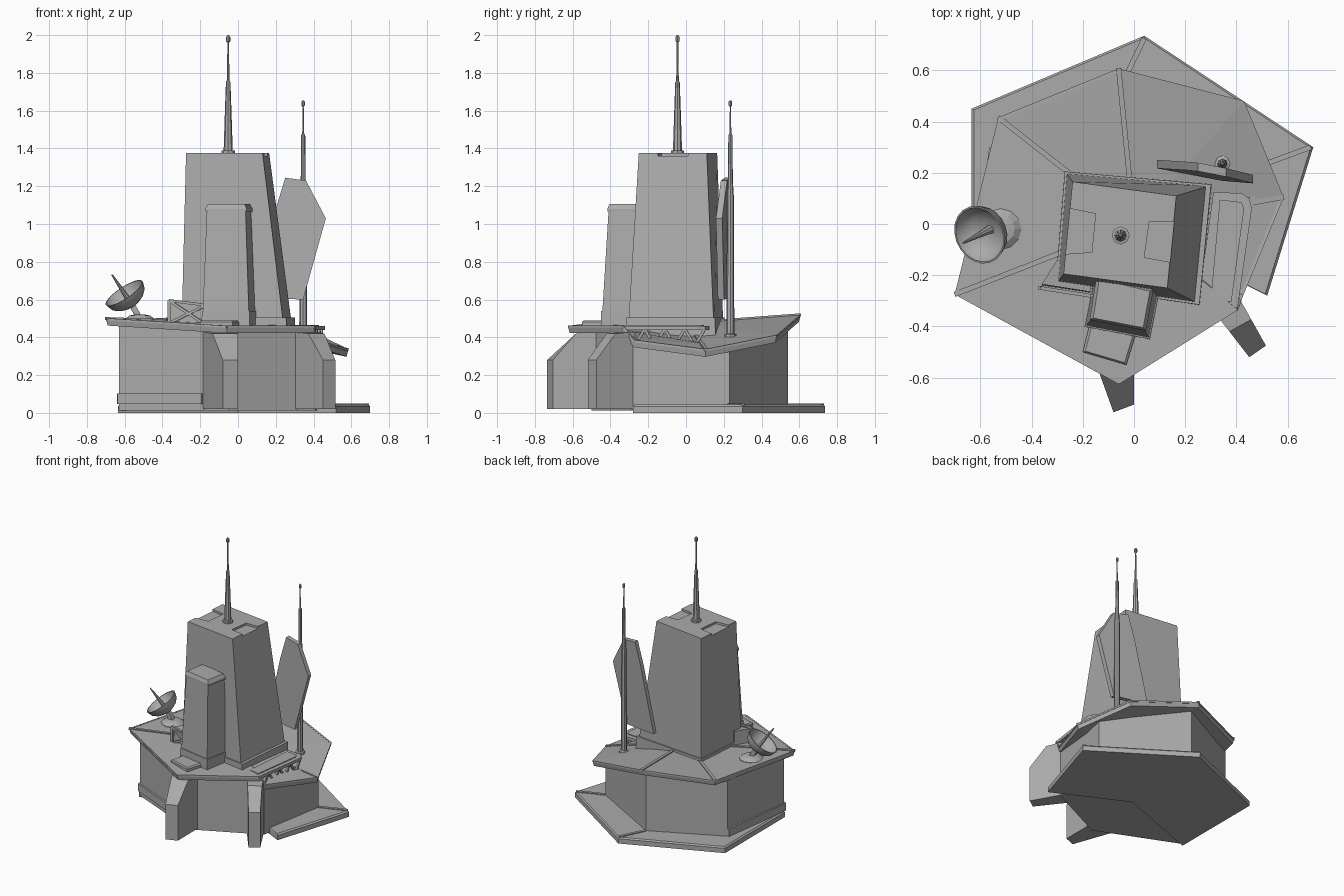
import bpy, bmesh, math
from mathutils import Vector

if "Cube" in bpy.data.objects:
    bpy.data.objects.remove(bpy.data.objects["Cube"])

# Dark grey shared by all parts
grey = bpy.data.materials.new("dark_grey")
grey.diffuse_color = (.41, .41, .41, 1)
grey.use_nodes = True
grey.node_tree.nodes["Principled BSDF"].inputs["Base Color"].default_value = grey.diffuse_color


def finish(name, bm, smooth=False):
    bmesh.ops.remove_doubles(bm, verts=bm.verts, dist=1e-5)
    bmesh.ops.recalc_face_normals(bm, faces=bm.faces)
    me = bpy.data.meshes.new(name)
    bm.to_mesh(me)
    bm.free()
    me.materials.append(grey)
    ob = bpy.data.objects.new(name, me)
    bpy.context.collection.objects.link(ob)
    if smooth:
        bpy.ops.object.select_all(action='DESELECT')
        ob.select_set(True)
        bpy.context.view_layer.objects.active = ob
        bpy.ops.object.shade_smooth_by_angle(angle=math.radians(40))
    return ob


def loft(name, rings, smooth=False):
    """Skin a stack of equal-length point rings and cap the ends."""
    bm = bmesh.new()
    vs = [[bm.verts.new(p) for p in r] for r in rings]
    n = len(vs[0])
    for a, b in zip(vs, vs[1:]):
        for i in range(n):
            j = (i + 1) % n
            bm.faces.new((a[i], a[j], b[j], b[i]))
    bm.faces.new(vs[0][::-1])
    bm.faces.new(vs[-1])
    return finish(name, bm, smooth)


def at(pts, z):
    return [(x, y, z) for x, y in pts]


def scaled(pts, s):
    cx = sum(p[0] for p in pts) / len(pts)
    cy = sum(p[1] for p in pts) / len(pts)
    return [(cx + (x - cx) * s, cy + (y - cy) * s) for x, y in pts]


def bar(name, a, b, w=0.012, h=0.012):
    a, b = Vector(a), Vector(b)
    d = (b - a).normalized()
    s = d.cross(Vector((0, 0, 1)))
    s = s.normalized() if s.length > 1e-3 else Vector((1, 0, 0))
    u = s.cross(d)
    off = [s * w / 2 * i + u * h / 2 * j for i, j in ((-1, -1), (1, -1), (1, 1), (-1, 1))]
    return loft(name, [[a + o for o in off], [b + o for o in off]])


def turned(name, centre, prof, n=8, axis=(0, 0, 1), smooth=False):
    q = Vector((0, 0, 1)).rotation_difference(Vector(axis))
    rings = [[Vector(centre) + q @ Vector((r * math.cos(2 * math.pi * i / n),
              r * math.sin(2 * math.pi * i / n), z)) for i in range(n)] for r, z in prof]
    return loft(name, rings, smooth)


# Ground plate reaching out behind the body, with raised seams
plate = [(-.635, -.25), (0, -.02), (.52, -.28), (.70, .30), (.04, .735), (-.635, .45)]
loft("ground_plate", [at(plate, 0), at(plate, .035), at(scaled(plate, .985), .045)])
bar("plate_seam_back", (.04, .725, .045), (-.05, .54, .045), .02)
bar("plate_seam_right", (.69, .30, .045), (.5, .23, .045), .02)

# Six-sided body, its top following the roof, and its skirting
body = [(-.63, -.25, .46), (-.05, -.50, .43), (.385, -.292, .43), (.41, -.28, .35),
        (.5, .23, .345), (-.05, .54, .475), (-.55, .30, .455)]
loft("body", [[(x, y, .012) for x, y, z in body], body])
bar("skirting_front", (-.635, -.25, .075), (-.19, -.445, .075), .02, .055)
bar("skirting_left", (-.63, -.25, .075), (-.555, .30, .075), .02, .055)

# Folded roof: rim loop with uneven heights, fanned to the middle
rim = [(-.70, -.275, .50), (-.06, -.625, .46), (.405, -.335, .46), (.425, -.28, .385),
       (.584, .105, .335), (.43, .48, .41), (-.06, .607, .52), (-.53, .416, .495)]
mid = Vector((0, 0, .475))
bm = bmesh.new()
top = [bm.verts.new(p) for p in rim]
low = [bm.verts.new((x * .985, y * .985, z - .038)) for x, y, z in rim]
ct, cb = bm.verts.new(mid), bm.verts.new((0, 0, .42))
for i in range(len(rim)):
    j = (i + 1) % len(rim)
    bm.faces.new((top[i], top[j], ct))
    bm.faces.new((low[j], low[i], cb))
    bm.faces.new((low[i], low[j], top[j], top[i]))
finish("roof", bm)
for k in (0, 4, 6, 7):
    bar("roof_rib", rim[k], Vector(rim[k]).lerp(mid, .75), .02, .014)
for k in range(len(rim)):
    bar("roof_edge_trim", Vector(rim[k]) * .99, Vector(rim[(k + 1) % len(rim)]) * .99, .012, .012)


# Sloped buttresses
def buttress(name, inner, outer):
    half = [tuple(Vector(i).lerp(Vector(o), .5)) for i, o in zip(inner, outer)]
    loft(name, [[(*p[0], .02), (*p[1], .02), (*p[1], h), (*p[0], h)]
                for p, h in ((inner, .43), (half, .42), (outer, .28))])


buttress("front_buttress", [(-.19, -.43), (.0, -.46)], [(-.08, -.735), (0, -.705)])
buttress("right_buttress", [(.295, -.32), (.40, -.27)], [(.45, -.52), (.515, -.475)])

# Main tower with plinth and two roof recesses open to the sides
foot = [(-.30, -.23), (.25, -.31), (.295, .15), (-.265, .20)]
head = [(-.275, -.195), (.13, -.25), (.165, .11), (-.24, .165)]
loft("tower_plinth", [at(scaled(foot, 1.03), .38), at(scaled(foot, 1.02), .505)])
tower = loft("main_tower", [at(foot, .39), at(head, 1.375)])
recesses = ([(-.31, -.12), (-.165, -.11), (-.15, .04), (-.30, .07)],
            [(.04, -.13), (.20, -.16), (.22, .01), (.06, .01)])
for q in recesses:
    cut = loft("recess_cutter", [at(q, 1.36), at(q, 1.45)])
    cut.hide_render = True
    cut.hide_viewport = True
    m = tower.modifiers.new("recess", 'BOOLEAN')
    m.object, m.operation, m.solver = cut, 'DIFFERENCE', 'EXACT'

# Front tower with chamfered cap
f0 = [(-.19, -.40), (.06, -.448), (.10, -.25), (-.15, -.20)]
f1 = [(-.165, -.37), (.04, -.41), (.068, -.26), (-.14, -.21)]
loft("front_tower_plinth", [at(scaled(f0, 1.02), .44), at(scaled(f0, 1.01), .54)])
loft("front_tower", [at(f0, .45), at(f1, 1.07)])
loft("front_tower_cap", [at(scaled(f1, 1.07), 1.065), at(scaled(f1, 1.07), 1.08),
                         at(scaled(f1, .95), 1.105)])

# Upright faceted panel, leaning back slightly
shape = [(.09, .61), (.345, .60), (.465, 1.03), (.36, 1.23), (.25, 1.245), (.20, 1.08)]
loft("upright_panel", [[(x, .25 - (x - .09) * .19 - d + (z - .6) * .03, z) for x, z in shape]
                       for d in (0, .033)])

# Antennas
turned("roof_antenna", (-.052, -.045, 0), [(.035, 1.355), (.035, 1.388), (.024, 1.39), (.018, 1.58),
       (.012, 1.75), (.007, 1.76), (.004, 1.96), (.011, 1.967), (.011, 1.99), (.004, 2.0)])
turned("side_antenna", (.345, .235, 0), [(.032, .38), (.032, .415), (.021, .42), (.018, 1.15),
       (.013, 1.23), (.011, 1.47), (.005, 1.48), (.003, 1.62), (.009, 1.628), (.009, 1.648), (.003, 1.655)])

# Dish: pedestal, arm, bowl and feed spike
n = Vector((-.53, -.27, .80)).normalized()
c = Vector((-.603, -.042, .635))
turned("dish_pedestal", (-.52, -.02, 0), [(.08, .47), (.08, .497), (.055, .515), (.03, .52)], 12)
bar("dish_arm", (-.52, -.02, .50), c - n * .075, .03, .03)
outer = [(.117 * math.sin(t), -.085 * math.cos(t)) for t in (.05, .4, .75, 1.1, 1.571)]
inner = [(r * .94, z * .9) for r, z in outer[::-1]]
turned("dish_bowl", c, outer + inner, 20, n, True)
turned("dish_feed", c, [(.018, -.078), (.012, 0), (.004, .12)], 8, n)

# Right balcony with rounded outer corners and zigzag truss below
deck = [(.25, -.31), (.38, -.335), (.405, -.325), (.46, .06), (.45, .10), (.42, .12), (.31, .125)]
loft("balcony", [at(deck, .438), at(deck, .46)])
pad = [(.30, -.29), (.38, -.305), (.43, .06), (.42, .085), (.335, .095)]
loft("balcony_pad", [at(pad, .455), at(pad, .466)])
a, b = Vector((.40, -.325, .445)), Vector((.455, .10, .445))
zig = [a.lerp(b, t / 8) - Vector((.012, 0, .09 * (t % 2))) for t in range(9)]
for p, q in zip(zig, zig[1:]):
    bar("balcony_truss", p, q, .014, .014)
bar("balcony_lower_chord", zig[1], zig[7], .016, .016)

# Small latticed annex at the front left, with a sloped core
P = [Vector(p) for p in ((-.365, -.25, .475), (-.17, -.28, .465), (-.17, -.28, .57), (-.365, -.25, .595))]
for i, j in ((0, 1), (1, 2), (2, 3), (3, 0), (0, 2), (1, 3)):
    bar("annex_lattice", P[i], P[j], .014, .014)
annex = [(-.36, -.24), (-.17, -.268), (-.17, -.18), (-.30, -.14)]
loft("annex_core", [at(annex, .46), [(-.36, -.235, .588), (-.17, -.265, .565),
                                     (-.17, -.18, .565), (-.30, -.14, .588)]])

# Hatch on the front roof
hatch = [(-.20, -.50), (-.03, -.55), (.01, -.42), (-.17, -.38)]
loft("roof_hatch", [at(hatch, .45), at(hatch, .482), at(scaled(hatch, .9), .49)])
